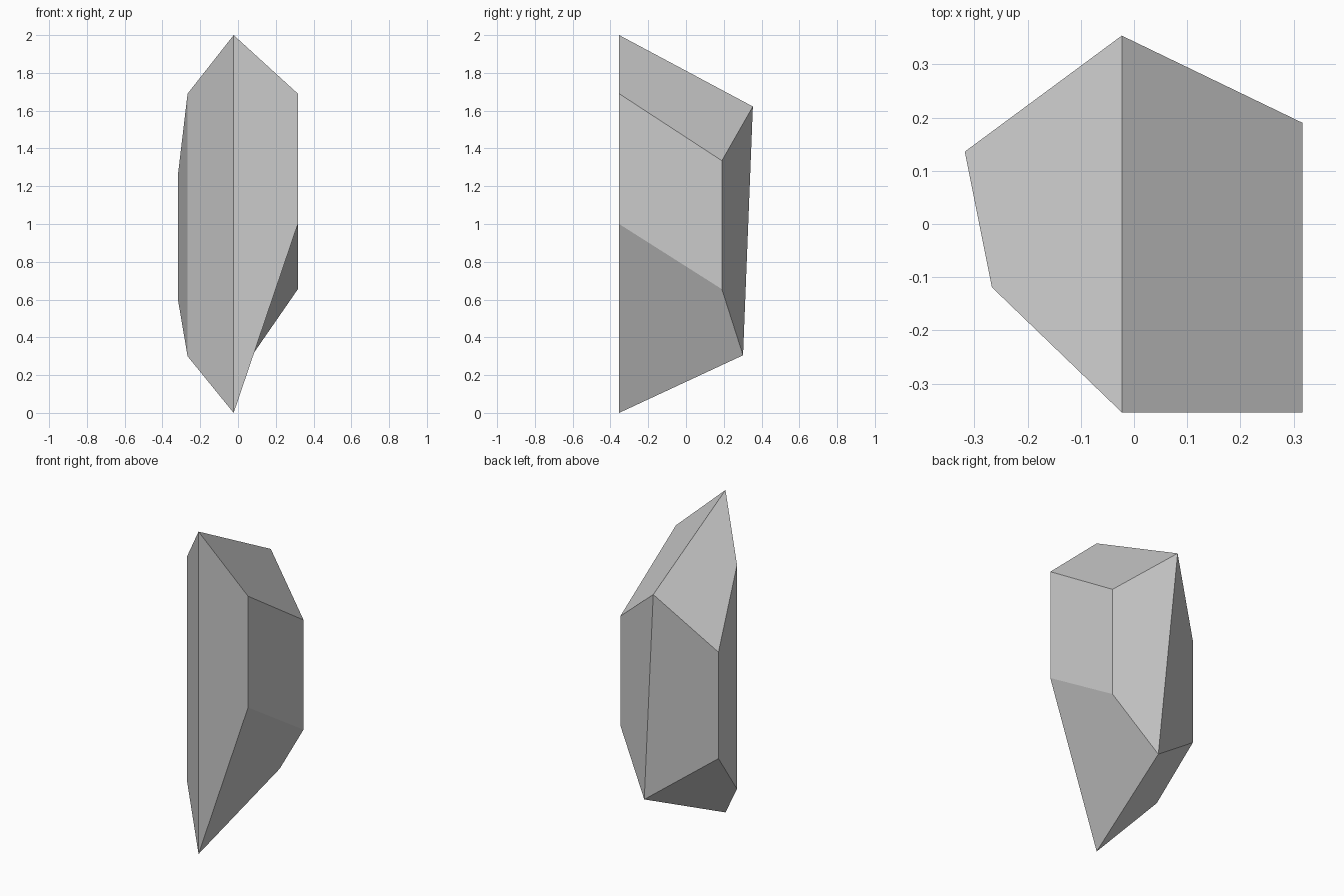
import bpy
import bmesh

if "Cube" in bpy.data.objects:
    bpy.data.objects.remove(bpy.data.objects["Cube"])

# Six crystal edges, counter-clockwise from the tall front edge: (x, y, z)
upper = [(-0.023, -0.354, 2.0), (0.317, -0.354, 1.69), (0.317, 0.19, 1.335),
         (-0.023, 0.354, 1.622), (-0.318, 0.136, 1.26), (-0.267, -0.119, 1.69)]
lower_z = [0.0, 1.0, 0.655, 0.305, 0.60, 0.30]
lower = [(x, y, z) for (x, y, _), z in zip(upper, lower_z)]
lower[3] = (0.075, 0.302, 0.305)  # back edge leans to the right at its foot

bm = bmesh.new()
top = [bm.verts.new(p) for p in upper]
bot = [bm.verts.new(p) for p in lower]

# Side facets
for i in range(6):
    j = (i + 1) % 6
    bm.faces.new((bot[i], bot[j], top[j], top[i]))

# Sloping end facets, split along the front-to-back ridge
for half in ((0, 1, 2, 3), (0, 3, 4, 5)):
    bm.faces.new([top[i] for i in half])
    bm.faces.new([bot[i] for i in reversed(half)])

bmesh.ops.recalc_face_normals(bm, faces=bm.faces)
mesh = bpy.data.meshes.new("crystal")
bm.to_mesh(mesh)
bm.free()
bpy.context.collection.objects.link(bpy.data.objects.new("crystal", mesh))
